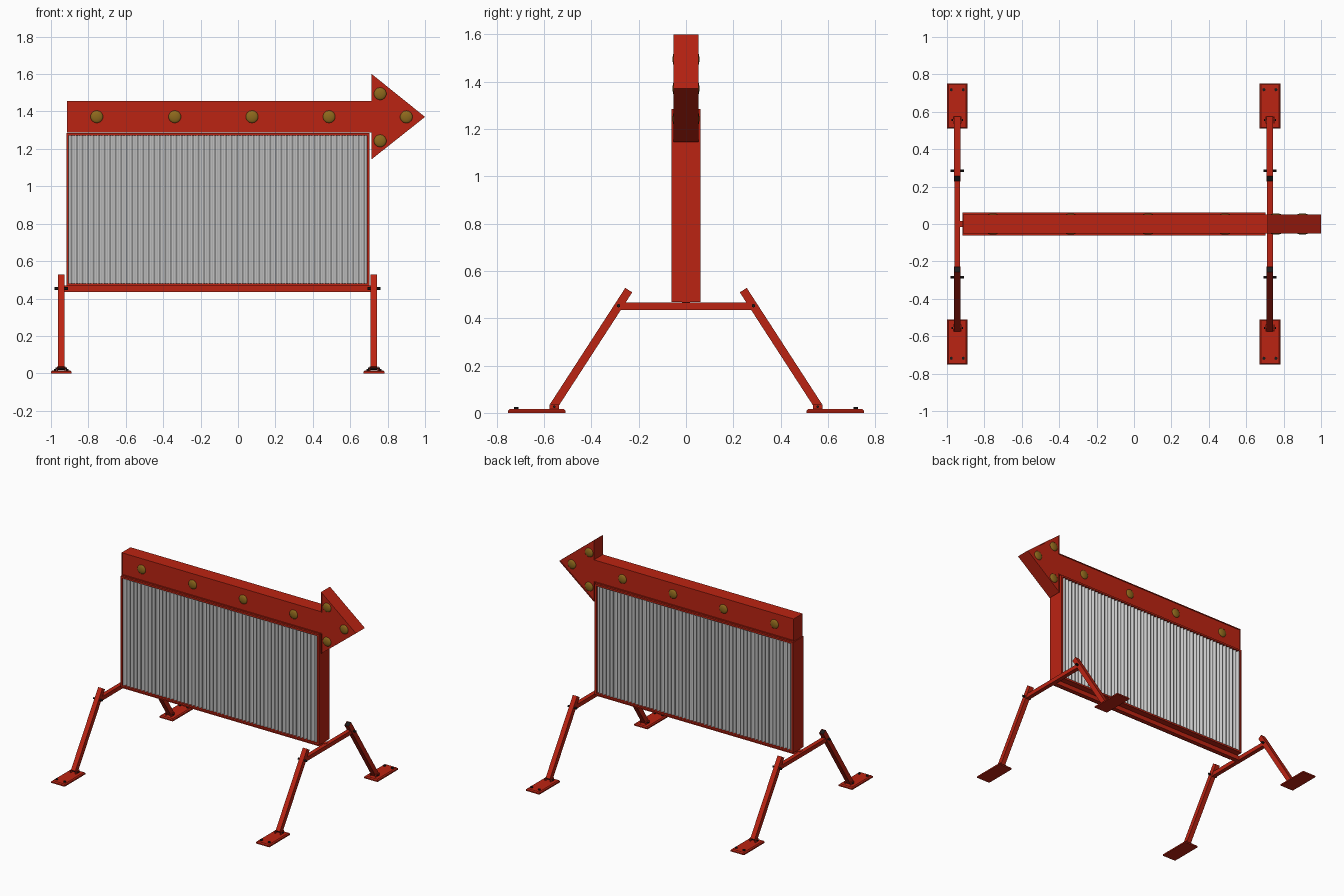
import bpy, bmesh, math
from mathutils import Vector, Matrix

if "Cube" in bpy.data.objects:
    bpy.data.objects.remove(bpy.data.objects["Cube"])


def mat(name, c):
    m = bpy.data.materials.new(name)
    m.diffuse_color = (*c, 1)
    m.use_nodes = True
    m.node_tree.nodes["Principled BSDF"].inputs["Base Color"].default_value = m.diffuse_color
    return m


RED = mat("red_paint", (0.50, 0.017, 0.006))
GREY = mat("corrugated_grey", (0.56, 0.56, 0.56))
AMBER = mat("amber_bulb", (0.27, 0.14, 0.012))
DARK = mat("dark_metal", (0.012, 0.010, 0.010))


def finish(bm, name, mats, smooth=False):
    bmesh.ops.recalc_face_normals(bm, faces=bm.faces)
    me = bpy.data.meshes.new(name)
    bm.to_mesh(me)
    bm.free()
    for m in mats:
        me.materials.append(m)
    if smooth:
        for p in me.polygons:
            p.use_smooth = True
    ob = bpy.data.objects.new(name, me)
    bpy.context.collection.objects.link(ob)
    return ob


def box(name, lo, hi, m, bevel=0.0):
    bm = bmesh.new()
    lo, hi = Vector(lo), Vector(hi)
    bmesh.ops.create_cube(bm, size=1, matrix=Matrix.Translation((lo + hi) / 2) @ Matrix.Diagonal((*(hi - lo), 1)))
    if bevel:
        top = [e for e in bm.edges if all(v.co.z > hi.z - 1e-5 for v in e.verts)]
        bmesh.ops.bevel(bm, geom=top, offset=bevel, segments=1, affect='EDGES')
    return finish(bm, name, [m])


def cylinder(name, centre, axis, r, length, m, n=6):
    bm = bmesh.new()
    rot = Vector(axis).to_track_quat('Z', 'Y').to_matrix().to_4x4()
    bmesh.ops.create_cone(bm, cap_ends=True, segments=n, radius1=r, radius2=r, depth=length,
                          matrix=Matrix.Translation(centre) @ rot)
    return finish(bm, name, [m])


def tube_leg(name, a, b, w):
    """Square tube from a up to b with a dark plug in the upper end."""
    a, b = Vector(a), Vector(b)
    z = (b - a).normalized()
    x = Vector((1, 0, 0))
    y = z.cross(x)
    rot = Matrix((x, y, z)).transposed().to_4x4()
    bm = bmesh.new()
    bmesh.ops.create_cube(bm, size=1, matrix=Matrix.Translation((a + b) / 2) @ rot
                          @ Matrix.Diagonal((w, w, (b - a).length, 1)))
    bm.normal_update()
    end = max(bm.faces, key=lambda f: f.normal.dot(z))
    bmesh.ops.inset_individual(bm, faces=[end], thickness=0.003, depth=-0.003)
    end.material_index = 1
    return finish(bm, name, [RED, DARK])


# Cabinet frame: four boards around the panels
X0, X1, Z0, Z1, D, T = -0.918, 0.703, 0.468, 1.285, 0.061, 0.013
box("frame_left", (X0, -D, Z0), (X0 + T, D, Z1), RED)
box("frame_right", (X1 - T, -D, Z0), (X1, D, Z1), RED)
box("frame_top", (X0 + T, -D, Z1 - T), (X1 - T, D, Z1), RED)
box("frame_bottom", (X0 + T, -D, Z0), (X1 - T, D, Z0 + T), RED)

# Corrugated panels on both sides
for s, side in ((-1, "front"), (1, "back")):
    bm = bmesh.new()
    ribs, seg = 54, 8
    prev = None
    for i in range(ribs * seg + 1):
        x = X0 + T + (X1 - X0 - 2 * T) * i / (ribs * seg)
        y = s * (0.050 + 0.007 * math.sin(2 * math.pi * i / seg))
        pair = [bm.verts.new((x, y, z)) for z in (Z0 + T, Z1 - T)]
        if prev:
            bm.faces.new((prev[0], pair[0], pair[1], prev[1]))
        prev = pair
    bmesh.ops.recalc_face_normals(bm, faces=bm.faces)
    finish(bm, side + "_corrugated_panel", [GREY], True)

# Arrow sign box with recessed faces
outline = [(-0.915, 1.288), (0.715, 1.288), (0.715, 1.145), (1.0, 1.371),
           (0.715, 1.6), (0.715, 1.455), (-0.915, 1.455)]
bm = bmesh.new()
f = bm.faces.new([bm.verts.new((x, -0.052, z)) for x, z in outline])
ext = bmesh.ops.extrude_face_region(bm, geom=[f], use_keep_orig=True)
bmesh.ops.translate(bm, vec=(0, 0.104, 0), verts=[g for g in ext["geom"] if isinstance(g, bmesh.types.BMVert)])
bmesh.ops.recalc_face_normals(bm, faces=bm.faces)
caps = [f for f in bm.faces if abs(f.normal.y) > 0.9]
bmesh.ops.inset_region(bm, faces=caps, thickness=0.005, use_even_offset=True)
for f in caps:
    for e in bmesh.ops.extrude_discrete_faces(bm, faces=[f])["faces"]:
        e.normal_update()
        bmesh.ops.translate(bm, vec=-e.normal * 0.006, verts=e.verts)
finish(bm, "arrow_sign", [RED])

# Bulbs on both faces of the arrow
bulbs = [(-0.755, 1.372), (-0.338, 1.372), (0.075, 1.372), (0.487, 1.372),
         (0.76, 1.495), (0.90, 1.371), (0.76, 1.243)]
for s, side in ((-1, "front"), (1, "back")):
    for i, (x, z) in enumerate(bulbs):
        bm = bmesh.new()
        bmesh.ops.create_uvsphere(bm, u_segments=14, v_segments=10, radius=0.034,
                                  matrix=Matrix.Translation((x, s * 0.045, z)) @ Matrix.Diagonal((1, 0.35, 1, 1))
                                  @ Matrix.Rotation(math.pi / 2, 4, 'X'))
        finish(bm, f"{side}_bulb_{i + 1}", [AMBER], True)

# Bottom rail joining the two stands
box("bottom_rail", (-0.945, -0.016, 0.436), (0.727, 0.016, 0.4685), RED)

# Stands: crossbar, two splayed legs, feet and bolts
for cx, end in ((-0.945, "left"), (0.727, "right")):
    box(end + "_crossbar", (cx - 0.0155, -0.28, 0.436), (cx + 0.0155, 0.28, 0.466), RED)
    for s, side in ((-1, "front"), (1, "back")):
        n = f"{end}_{side}_"
        tube_leg(n + "leg", (cx, s * 0.56, 0.028), (cx, s * 0.242, 0.519), 0.035)
        cylinder(n + "leg_bolt", (cx, s * 0.285, 0.453), (1, 0, 0), 0.008, 0.07, DARK)
        ya, yb = sorted((s * 0.51, s * 0.752))
        box(n + "foot", (cx - 0.055, ya, 0), (cx + 0.055, yb, 0.016), RED, 0.007)
        for k in (-1, 1):
            xa = cx + k * 0.021
            box(n + "foot_lug", (xa - 0.003, s * 0.556 - 0.02, 0.015), (xa + 0.003, s * 0.556 + 0.02, 0.036), RED)
            cylinder(n + "foot_bolt", (cx + k * 0.032, s * 0.718, 0.019), (0, 0, 1), 0.009, 0.01, DARK)
        cylinder(n + "foot_pin", (cx, s * 0.556, 0.026), (1, 0, 0), 0.006, 0.062, DARK)
